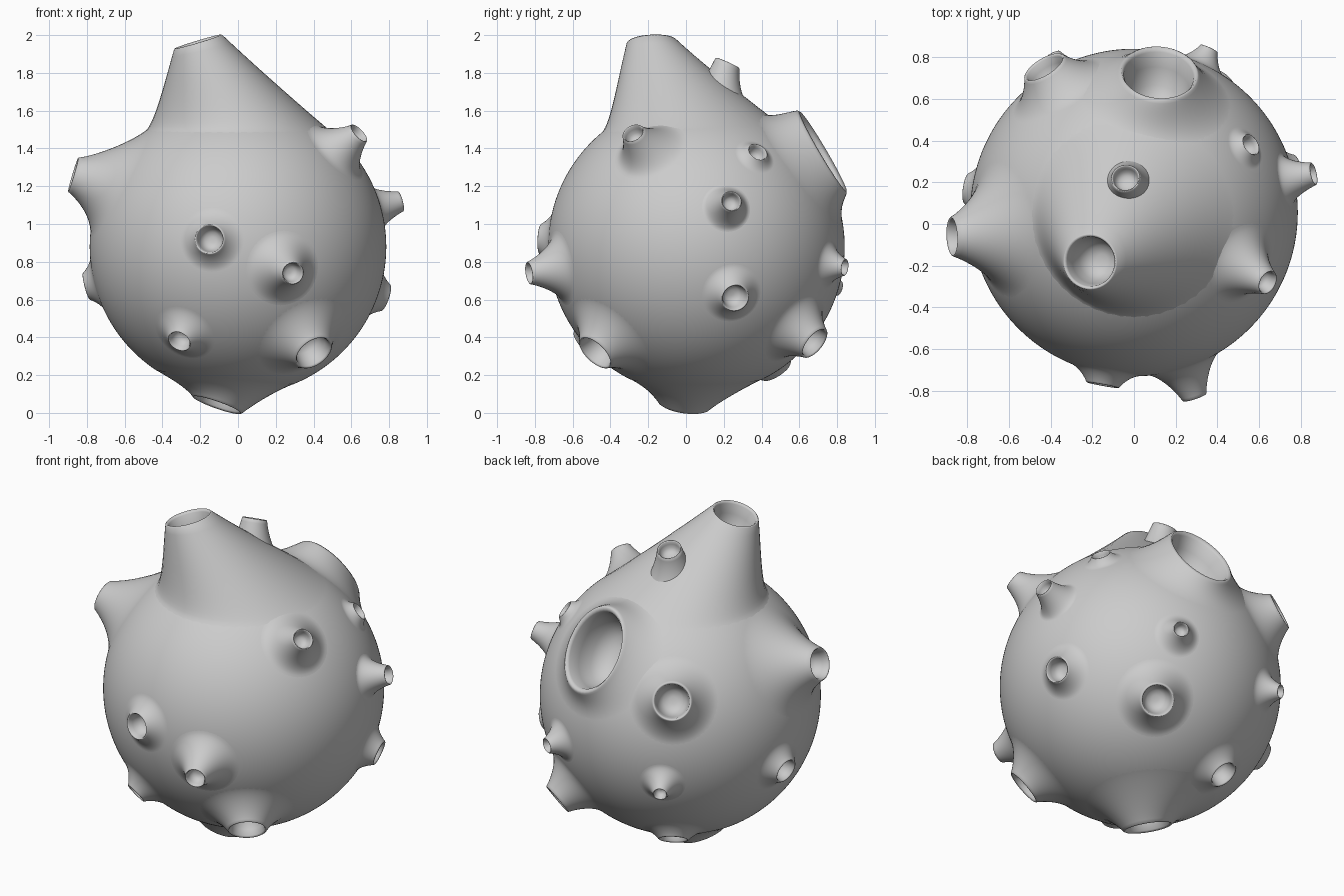
import bpy, bmesh, math
from mathutils import Vector as V

if "Cube" in bpy.data.objects:
    bpy.data.objects.remove(bpy.data.objects["Cube"])

C = V((0, 0.055, 0.88))   # body centre
RAD = 0.785
SEG = 48

# name: tip centre, rim radius, base radius, options
SPOUTS = {
    "top_chimney":       ((-0.21, -0.18, 1.96), 0.135, 0.49, dict(d=(0, -0.02, 1), n=(-0.3, -0.05, 1), k=0.15, fan=0.9, depth=0.2)),
    "top_small_spout":   ((-0.04, 0.22, 1.85), 0.07, 0.17, dict(n=(-0.1, 0.45, 1), depth=0.06)),
    "back_large_opening": ((0.12, 0.72, 1.38), 0.19, 0.38, dict(n=(0.1, 0.86, 0.51), stretch=1.35, depth=0.25)),
    "left_upper_spout":  ((-0.87, -0.06, 1.26), 0.095, 0.34, dict(n=(-1, -0.05, 0.3), d=(-0.70, -0.09, 0.38))),
    "right_upper_spout": ((0.64, -0.28, 1.48), 0.06, 0.2, dict(d=(0.55, -0.26, 0.54))),
    "right_spout":       ((0.86, 0.24, 1.12), 0.055, 0.13, {}),
    "right_back_crater": ((0.56, 0.38, 1.38), 0.055, 0.11, {}),
    "right_low_crater":  ((0.78, 0.26, 0.61), 0.075, 0.16, {}),
    "front_crater":      ((-0.15, -0.77, 0.92), 0.08, 0.17, {}),
    "front_right_spout": ((0.29, -0.83, 0.74), 0.06, 0.2, {}),
    "front_low_spout":   ((-0.31, -0.55, 0.38), 0.065, 0.17, {}),
    "front_low_large_spout": ((0.40, -0.48, 0.32), 0.11, 0.27, {}),
    "left_low_crater":   ((-0.80, 0.17, 0.67), 0.075, 0.16, {}),
    "back_left_crater":  ((-0.43, 0.75, 1.22), 0.11, 0.25, {}),
    "back_horn":         ((-0.39, 0.81, 0.66), 0.04, 0.13, {}),
    "back_right_spout":  ((0.36, 0.84, 0.77), 0.045, 0.13, {}),
    "back_low_spout":    ((0.40, 0.68, 0.37), 0.095, 0.22, {}),
    "back_bottom_spout": ((-0.25, 0.48, 0.22), 0.085, 0.18, {}),
    "bottom_chimney":    ((-0.11, -0.01, 0.045), 0.14, 0.38, dict(d=(-0.1, 0, -1), n=(-0.35, -0.15, -1), depth=0.13)),
}


def frame(n):
    """Sideways and upward vectors of a ring facing along n."""
    u = V((-n.y, n.x, 0)) if abs(n.z) < 0.9 else V((1, 0, 0))
    u = (u - n * u.dot(n)).normalized()
    return u, n.cross(u)


def sphere_point(d, u, v, a, t):
    return C + RAD * (d * math.cos(a) + (u * math.cos(t) + v * math.sin(t)) * math.sin(a))


def spout(name, tip, r, R, d=None, n=None, k=0.42, fan=0.45, stretch=1, depth=None):
    tip = V(tip)
    out = (tip - C).normalized()
    d = V(d).normalized() if d else out
    n = V(n).normalized() if n else out
    depth = depth or 1.1 * r
    u, v = frame(d)
    # rim frame follows the base frame so the loft does not twist
    ru = (u - n * u.dot(n)).normalized()
    rv = n.cross(ru)
    ang, inner = math.asin(R / RAD), math.asin(r / RAD)
    rise = (tip - C).length - RAD * math.cos(inner)
    rings = []

    def rim(t, s, drop):
        return tip - n * drop + r * s * (ru * math.cos(t) + rv * stretch * math.sin(t))

    ts = [2 * math.pi * i / SEG for i in range(SEG)]
    # flared wall: curve from body surface to rim
    for j in range(15):
        w = j / 14
        ring = []
        for t in ts:
            p0 = sphere_point(d, u, v, ang, t)
            p1 = sphere_point(d, u, v, ang + (inner - ang) * k, t)
            p3 = rim(t, 1, 0)
            p2 = rim(t, 1.05, 0.5 * rise).lerp(p3.lerp(p0, 0.36), fan)
            ring.append(p0 * (1-w)**3 + p1 * 3*w*(1-w)**2 + p2 * 3*w*w*(1-w) + p3 * w**3)
        rings.append(ring)
    # lip and cavity
    for s, f in ((0.95, -0.03), (0.88, 0.05), (0.82, 0.35), (0.72, 0.7), (0.5, 0.93), (0.2, 1)):
        rings.append([rim(t, s, f * depth) for t in ts])

    bm = bmesh.new()
    rows = [[bm.verts.new(p) for p in ring] for ring in rings]
    for a, b in zip(rows, rows[1:]):
        for i in range(SEG):
            m = (i + 1) % SEG
            bm.faces.new((a[i], a[m], b[m], b[i]))
    bm.faces.new(rows[-1])
    finish(name, bm)
    return d, math.cos(ang * 0.97)


def finish(name, bm):
    me = bpy.data.meshes.new(name)
    for f in bm.faces:
        f.smooth = True
    bm.to_mesh(me)
    bm.free()
    ob = bpy.data.objects.new(name, me)
    bpy.context.collection.objects.link(ob)


openings = [spout(name, tip, r, R, **opt) for name, (tip, r, R, opt) in SPOUTS.items()]

# round body, opened underneath every spout
bm = bmesh.new()
bmesh.ops.create_icosphere(bm, subdivisions=7, radius=RAD)
gone = [f for f in bm.faces
        if any(all(v.co.dot(d) / RAD > c for v in f.verts) for d, c in openings)]
bmesh.ops.delete(bm, geom=gone, context='FACES')
bmesh.ops.translate(bm, verts=bm.verts, vec=C)
finish("round_body", bm)
